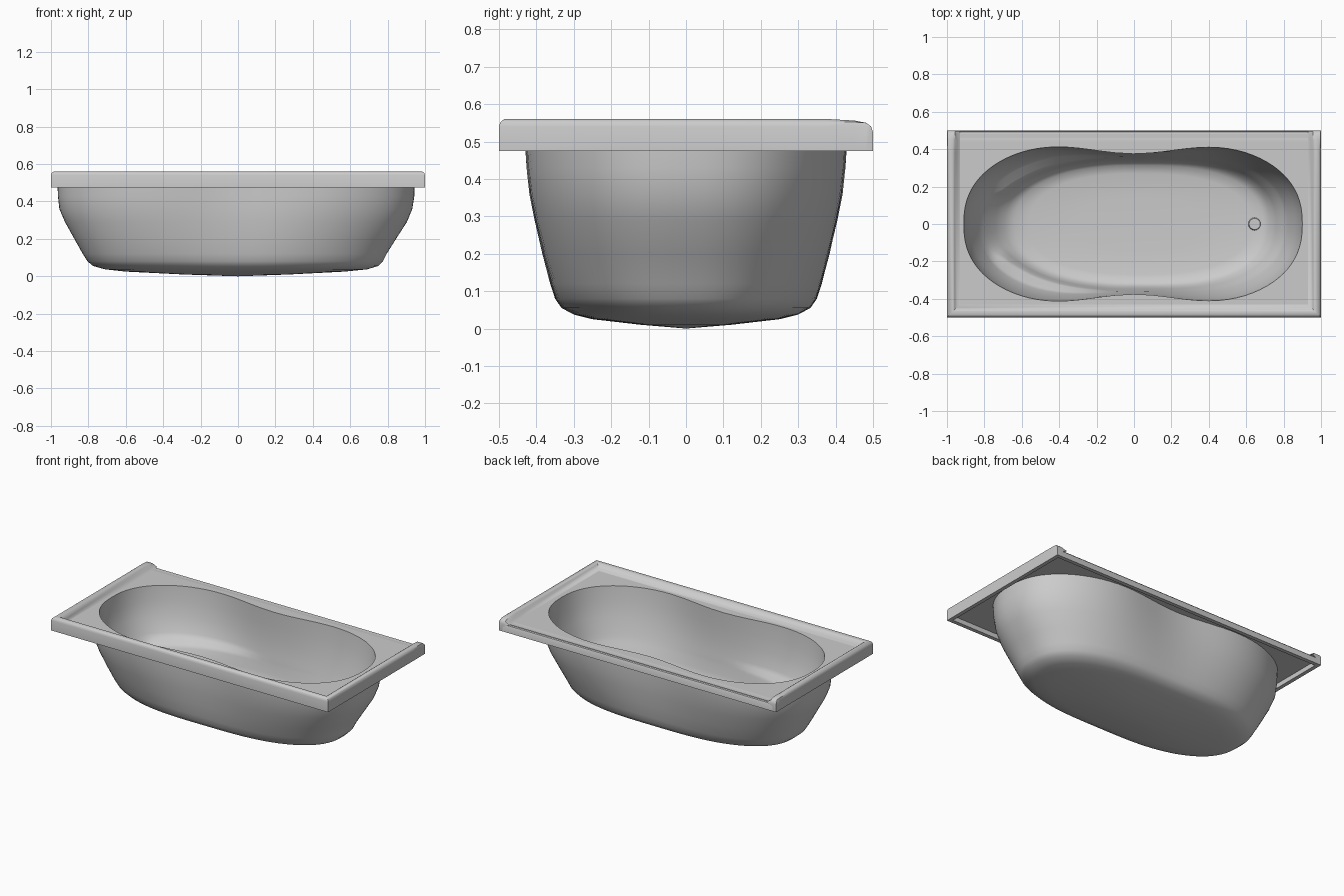
import bpy, bmesh, math

if "Cube" in bpy.data.objects:
    bpy.data.objects.remove(bpy.data.objects["Cube"])

N = 96  # points around each ring

mat = bpy.data.materials.new("grey_enamel")
mat.use_nodes = True
COLOUR = (0.6, 0.6, 0.6, 1)
mat.diffuse_color = COLOUR
mat.node_tree.nodes["Principled BSDF"].inputs["Base Color"].default_value = COLOUR


def finish(name, bm, angle=40):
    bmesh.ops.recalc_face_normals(bm, faces=bm.faces)
    mesh = bpy.data.meshes.new(name)
    bm.to_mesh(mesh)
    bm.free()
    mesh.materials.append(mat)
    ob = bpy.data.objects.new(name, mesh)
    bpy.context.collection.objects.link(ob)
    bpy.ops.object.select_all(action='DESELECT')
    ob.select_set(True)
    bpy.context.view_layer.objects.active = ob
    bpy.ops.object.shade_smooth_by_angle(angle=math.radians(angle))
    return ob


def clamp(v):
    return max(0.0, min(1.0, v))


def power(v, n=2.4):
    return math.copysign(abs(v) ** (2 / n), v)


def oval(z, x0, x1, width, waist, ledge=0.0):
    """Waisted oval ring; ledge pushes the wall inward beside the backrest."""
    ring = []
    for i in range(N):
        t = 2 * math.pi * i / N
        x = (x0 + x1) / 2 + (x1 - x0) / 2 * power(math.cos(t))
        y = width * power(math.sin(t)) * (1 - waist * math.exp(-(x / 0.4) ** 2))
        fade = clamp((-0.1 - x) / 0.5) * clamp((x + 0.78) / 0.08)
        y -= math.copysign(ledge * fade * clamp(abs(y) / 0.2), y)
        ring.append((x, y, z))
    return ring


def rectangle(z, guide, hx, y0, y1):
    """Project a guide ring onto a rectangle, snapping to its corners."""
    ring = []
    for x, y, _ in guide:
        s = min(hx / max(abs(x), 1e-6), (y1 if y > 0 else -y0) / max(abs(y), 1e-6))
        ring.append([x * s, y * s, z])
    for cx in (-hx, hx):
        for cy in (y0, y1):
            p = min(ring, key=lambda q: (q[0] - cx) ** 2 + (q[1] - cy) ** 2)
            p[0], p[1] = cx, cy
    return ring


def loft(bm, rings, closed=True):
    rows = [[bm.verts.new(p) for p in r] for r in rings]
    n = len(rows[0])
    for a, b in zip(rows, rows[1:]):
        for i in range(n if closed else n - 1):
            j = (i + 1) % n
            bm.faces.new((a[i], a[j], b[j], b[i]))
    return rows


def fan(bm, row, centre):
    c = bm.verts.new(centre)
    for i in range(len(row)):
        bm.faces.new((row[i], row[(i + 1) % len(row)], c))


# Tub: basin, flat deck and outer hull in one continuous shell
basin = [
    oval(0.04, -0.30, 0.36, 0.14, 0),
    oval(0.045, -0.56, 0.62, 0.27, 0, 0.0),
    oval(0.055, -0.64, 0.69, 0.32, 0.02, 0.01),
    oval(0.08, -0.69, 0.73, 0.35, 0.05, 0.02),
    oval(0.13, -0.74, 0.76, 0.372, 0.07, 0.035),
    oval(0.185, -0.785, 0.79, 0.395, 0.10, 0.05),
    oval(0.205, -0.80, 0.805, 0.403, 0.11, 0.045),
    oval(0.225, -0.815, 0.815, 0.41, 0.12, 0.005),
    oval(0.25, -0.83, 0.825, 0.42, 0.13),
    oval(0.34, -0.875, 0.86, 0.445, 0.16),
    oval(0.43, -0.90, 0.885, 0.465, 0.19),
    oval(0.525, -0.91, 0.90, 0.475, 0.21),
]
hull = [
    oval(0.505, -0.965, 0.945, 0.49, 0.20),
    oval(0.43, -0.963, 0.943, 0.483, 0.19),
    oval(0.36, -0.955, 0.932, 0.471, 0.17),
    oval(0.29, -0.925, 0.903, 0.453, 0.15),
    oval(0.20, -0.875, 0.845, 0.425, 0.12),
    oval(0.12, -0.83, 0.795, 0.395, 0.09),
    oval(0.08, -0.805, 0.775, 0.375, 0.07),
    oval(0.055, -0.775, 0.75, 0.35, 0.05),
    oval(0.037, -0.71, 0.69, 0.305, 0.02),
    oval(0.025, -0.60, 0.57, 0.25, 0),
    oval(0.01, -0.30, 0.28, 0.12, 0),
]
deck = [rectangle(z, basin[-1], 0.975, -0.475, 0.485) for z in (0.525, 0.505)]
bm = bmesh.new()
rows = loft(bm, basin + deck + hull)
fan(bm, rows[0], (0.03, 0, 0.038))
fan(bm, rows[-1], (0, 0, 0))
finish("tub", bm)

# Raised lip and skirt around the front and both ends, as (inset, height)
lip = [(0.025, 0.505), (0.025, 0.475), (0, 0.475), (0, 0.54), (0.004, 0.552),
       (0.014, 0.56), (0.032, 0.56), (0.042, 0.553), (0.054, 0.534), (0.07, 0.5255)]
back_taper = [(0.5, 0.525), (0.495, 0.54), (0.482, 0.55), (0.45, 0.556), (0.38, 0.56)]
stations = []
for y, top in back_taper:
    stations.append([(-1 + d, y, min(z, top)) for d, z in lip])
stations.append([(-1 + d, -0.5 + d, z) for d, z in lip])
stations += [[(-x, y, z) for x, y, z in s] for s in reversed(stations)]
bm = bmesh.new()
rows = loft(bm, stations, closed=False)
bm.faces.new(rows[0])
bm.faces.new(rows[-1])
finish("raised_lip", bm)

# Plain rounded skirt along the back
skirt = [(0.44, 0.5255), (0.48, 0.5245), (0.492, 0.518), (0.497, 0.505),
         (0.5, 0.475), (0.475, 0.475), (0.475, 0.505)]
bm = bmesh.new()
loft(bm, [[(x, y, z) for y, z in skirt] for x in (-0.98, 0.98)], closed=False)
finish("back_skirt", bm)

# Drain cover on the floor
bm = bmesh.new()
bmesh.ops.create_cone(bm, cap_ends=True, segments=16, radius1=0.034,
                      radius2=0.03, depth=0.009)
bmesh.ops.translate(bm, verts=bm.verts, vec=(0.645, 0, 0.053))
finish("drain_cover", bm)
